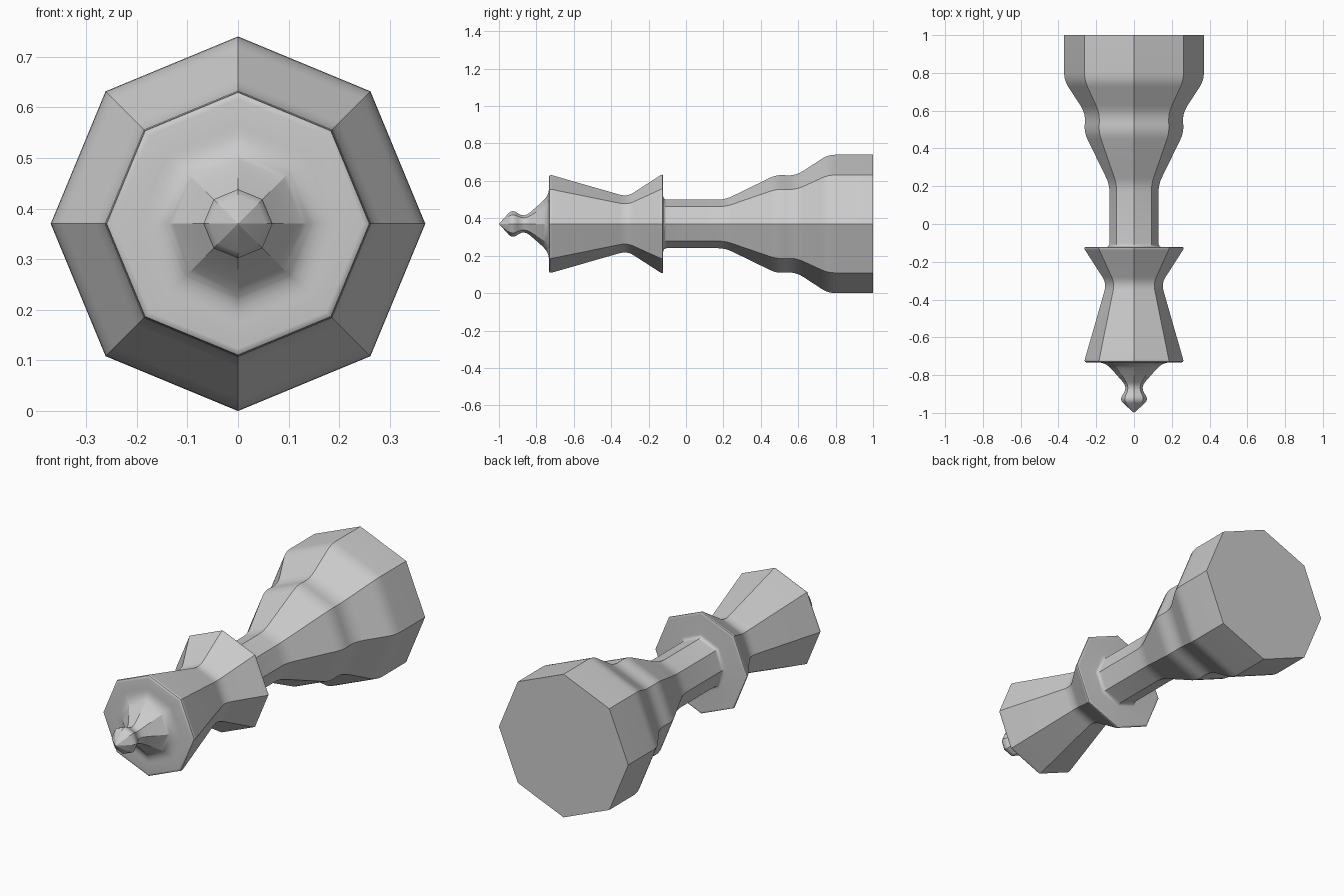
import bpy, bmesh, math
from mathutils import Vector

if "Cube" in bpy.data.objects:
    bpy.data.objects.remove(bpy.data.objects["Cube"])

SIDES = 8
AXIS_Z = 0.37


def rounded(points, steps=4):
    """Round each (y, radius, fillet) corner of a profile with a small curve."""
    out = []
    for i, (y, r, f) in enumerate(points):
        p = Vector((y, r))
        if f == 0 or i in (0, len(points) - 1):
            out.append(p)
            continue
        a = Vector(points[i - 1][:2]) - p
        b = Vector(points[i + 1][:2]) - p
        a = p + a.normalized() * min(f, a.length * 0.48)
        b = p + b.normalized() * min(f, b.length * 0.48)
        for k in range(steps + 1):
            t = k / steps
            out.append(a * (1 - t) ** 2 + p * 2 * t * (1 - t) + b * t ** 2)
    return out


def octagonal_turning(name, points):
    """Sweep a profile around the y axis with eight flat sides."""
    bm = bmesh.new()
    rings = []
    for y, r in rounded(points):
        if r < 1e-5:
            rings.append([bm.verts.new((0, y, AXIS_Z))])
            continue
        rings.append([bm.verts.new((r * math.cos(k * math.tau / SIDES), y,
                                    AXIS_Z + r * math.sin(k * math.tau / SIDES)))
                      for k in range(SIDES)])
    for lo, hi in zip(rings, rings[1:]):
        for k in range(SIDES):
            n = (k + 1) % SIDES
            if len(lo) == 1:
                bm.faces.new((lo[0], hi[k], hi[n]))
            else:
                bm.faces.new((lo[k], lo[n], hi[n], hi[k]))
    # flat base
    bm.faces.new(rings[-1])
    bmesh.ops.recalc_face_normals(bm, faces=bm.faces)
    mesh = bpy.data.meshes.new(name)
    bm.to_mesh(mesh)
    bm.free()
    obj = bpy.data.objects.new(name, mesh)
    bpy.context.collection.objects.link(obj)
    bpy.context.view_layer.objects.active = obj
    obj.select_set(True)
    bpy.ops.object.shade_smooth_by_angle(angle=math.radians(30))
    obj.select_set(False)
    return obj


# One continuous profile, tip to base: (y, radius, corner rounding)
octagonal_turning("chess_piece", [
    (-1.00, 0.0, 0),
    # finial bulb and neck
    (-0.93, 0.078, 0.03),
    (-0.865, 0.034, 0.04),
    (-0.755, 0.130, 0.04),
    (-0.733, 0.165, 0.03),
    # head
    (-0.733, 0.265, 0.018),
    (-0.315, 0.145, 0.04),
    # collar
    (-0.132, 0.263, 0.014),
    (-0.122, 0.263, 0.014),
    (-0.122, 0.130, 0.02),
    # stem flaring to the ridge
    (0.21, 0.130, 0.04),
    (0.485, 0.264, 0.04),
    (0.585, 0.256, 0.05),
    # base
    (0.76, 0.370, 0.04),
    (1.00, 0.370, 0),
])
